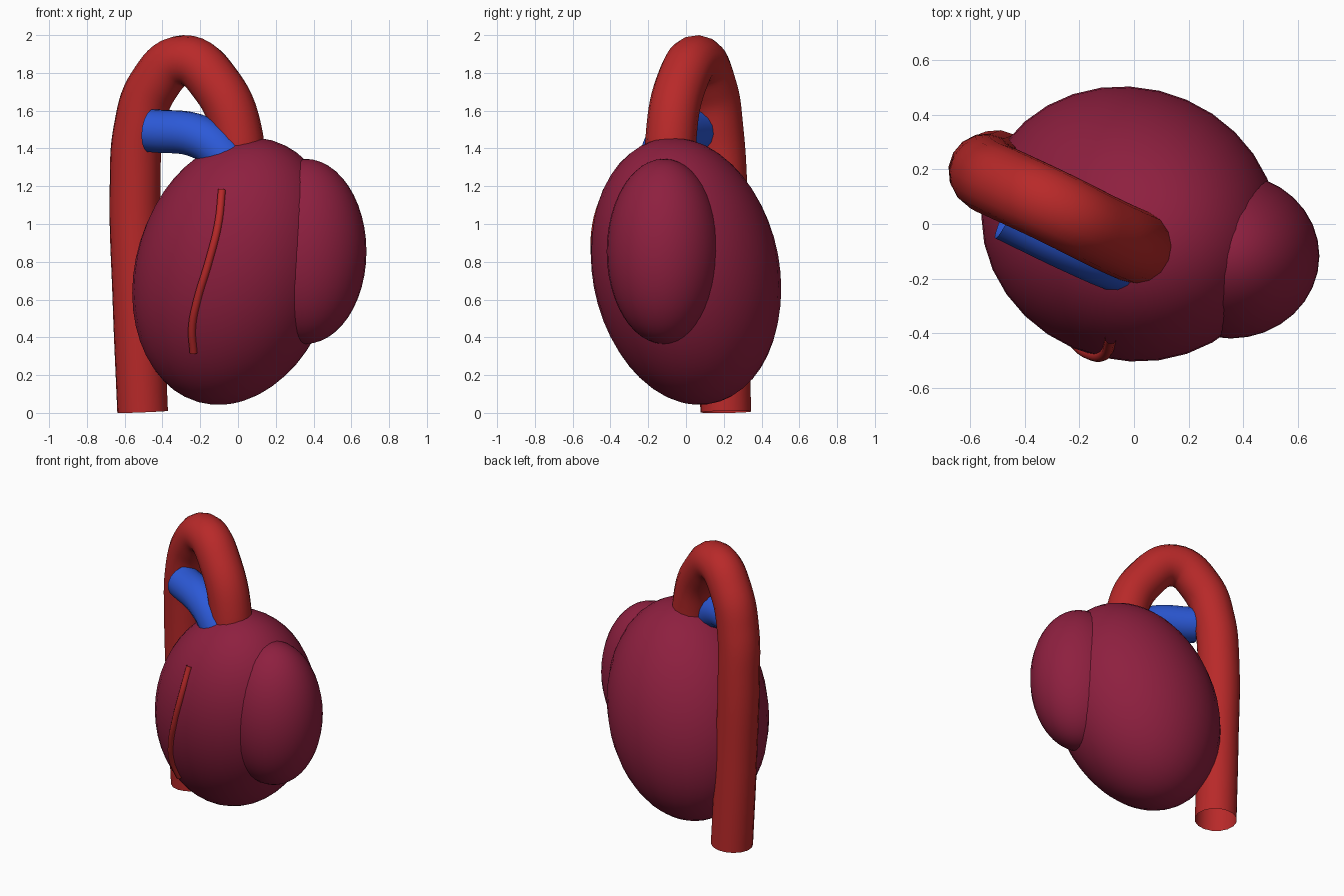
import bpy
from math import sqrt
from mathutils import Matrix, Vector

if "Cube" in bpy.data.objects:
    bpy.data.objects.remove(bpy.data.objects["Cube"])


def material(name, rgb):
    m = bpy.data.materials.new(name)
    m.diffuse_color = (*rgb, 1)
    m.use_nodes = True
    m.node_tree.nodes["Principled BSDF"].inputs["Base Color"].default_value = m.diffuse_color
    return m


MUSCLE = material("muscle", (0.27, 0.014, 0.05))
RED = material("artery_red", (0.48, 0.022, 0.022))
BLUE = material("vessel_blue", (0.025, 0.1, 0.68))


def ellipsoid(name, center, shape, mat):
    # unit sphere deformed by a 3x3 matrix, which allows tilted ellipsoids
    bpy.ops.mesh.primitive_uv_sphere_add(segments=32, ring_count=24, radius=1)
    ob = bpy.context.object
    ob.name = name
    ob.data.transform(Matrix.Translation(center) @ shape.to_4x4())
    ob.data.materials.append(mat)
    bpy.ops.object.shade_smooth()
    return ob


def tube(name, points, radius, mat, sides=3):
    # open round tube along a smooth path
    cu = bpy.data.curves.new(name, "CURVE")
    cu.dimensions = "3D"
    cu.bevel_depth = radius
    cu.bevel_resolution = sides
    cu.resolution_u = 8
    sp = cu.splines.new("BEZIER")
    sp.bezier_points.add(len(points) - 1)
    for bp, p in zip(sp.bezier_points, points):
        bp.co = p
        bp.handle_left_type = bp.handle_right_type = "AUTO"
    ob = bpy.data.objects.new(name, cu)
    bpy.context.collection.objects.link(ob)
    cu.materials.append(mat)
    bpy.ops.object.select_all(action="DESELECT")
    ob.select_set(True)
    bpy.context.view_layer.objects.active = ob
    bpy.ops.object.convert(target="MESH")
    bpy.ops.object.shade_smooth()
    return bpy.context.object


# main heart body: tilted ellipsoid given by its squared extents and tilts
CENTER = Vector((-0.015, 0, 0.75))
xx, yy, zz, xz, yz, xy = 0.297, 0.255, 0.5, 0.063, -0.05, -0.015
a = sqrt(xx)
b = xy / a
c = sqrt(yy - b * b)
d = xz / a
e = (yz - d * b) / c
f = sqrt(zz - d * d - e * e)
SHAPE = Matrix(((a, 0, 0), (b, c, 0), (d, e, f)))
ellipsoid("heart_body", CENTER, SHAPE, MUSCLE)

# side chamber
ellipsoid("side_chamber", Vector((0.355, -0.117, 0.855)),
          Matrix.Diagonal((0.325, 0.303, 0.49)), MUSCLE)

# great artery arching over the top and down behind
tube("aorta", [(0.0, -0.08, 1.2), (0.0, -0.08, 1.45), (-0.11, -0.03, 1.73),
               (-0.29, 0.06, 1.865), (-0.45, 0.135, 1.73), (-0.525, 0.17, 1.5),
               (-0.545, 0.19, 1.2), (-0.53, 0.2, 0.6), (-0.505, 0.21, 0.005)],
     0.135, RED, 6)

# blue vessel passing under the arch
tube("pulmonary_vessel", [(0.02, -0.15, 1.2), (-0.07, -0.13, 1.36),
                          (-0.2, -0.075, 1.46), (-0.46, 0.05, 1.495)],
     0.115, BLUE, 6)


# thin surface vessel laid on the front of the body
def on_front(x, z):
    inv = (SHAPE @ SHAPE.transposed()).inverted()
    p = Vector((x, 0, z)) - CENTER
    qa, qb, qc = inv[1][1], (inv @ p)[1], p.dot(inv @ p) - 1
    return Vector((x, (-qb - sqrt(max(0, qb * qb - qa * qc))) / qa, z))


path = [(-0.085, 1.18), (-0.105, 1.0), (-0.155, 0.8), (-0.215, 0.6),
        (-0.243, 0.45), (-0.235, 0.32)]
tube("surface_vessel", [on_front(x, z) for x, z in path], 0.021, RED, 3)
